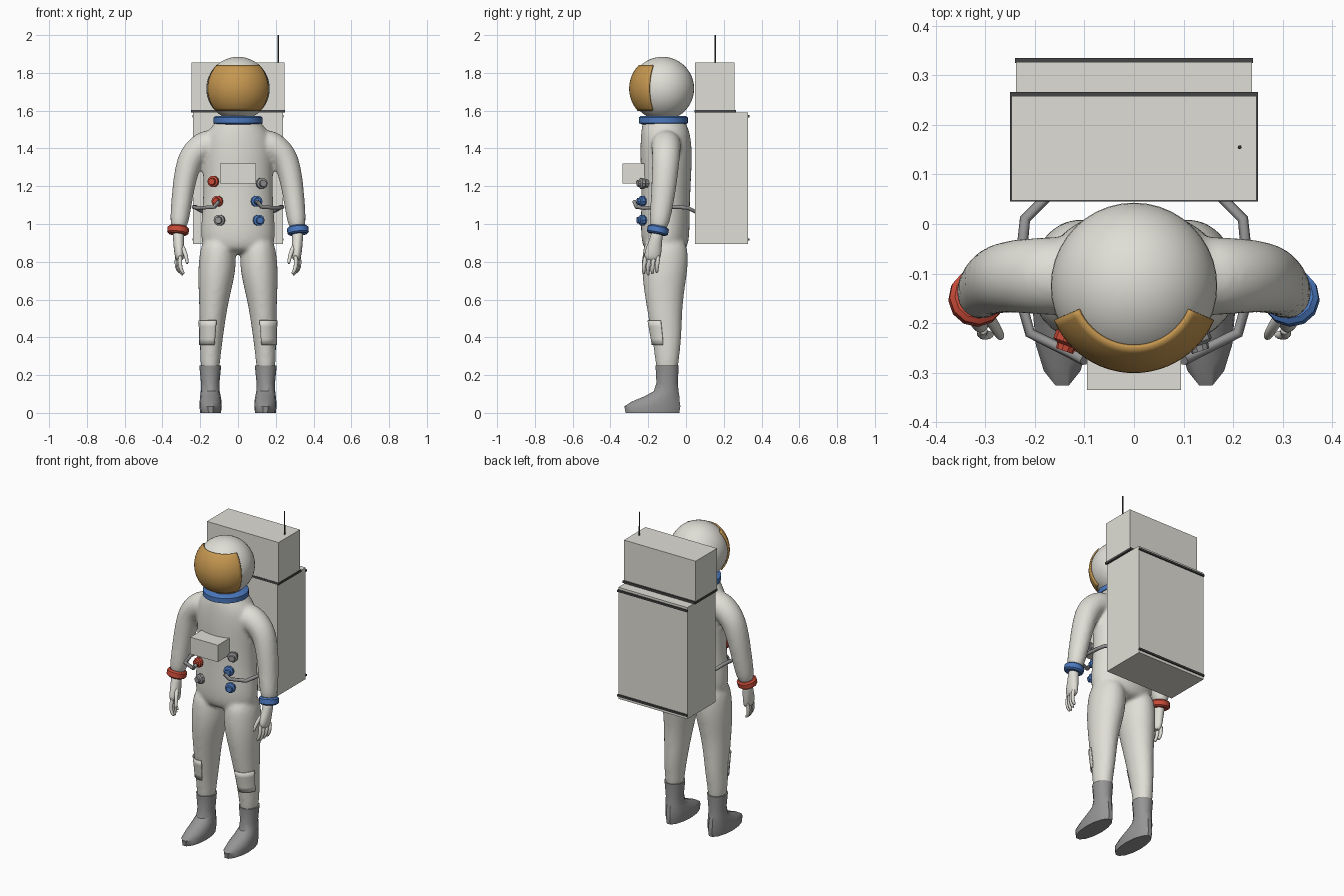
import bpy, bmesh
from math import sin, cos, pi, radians
from mathutils import Vector

cube = bpy.data.objects.get("Cube")
if cube:
    bpy.data.objects.remove(cube)


def material(name, rgb):
    m = bpy.data.materials.new(name)
    m.use_nodes = True
    m.diffuse_color = (*rgb, 1)
    m.node_tree.nodes["Principled BSDF"].inputs["Base Color"].default_value = (*rgb, 1)
    return m


WHITE = material("suit white", (0.74, 0.73, 0.67))
GREY = material("boot grey", (0.30, 0.30, 0.30))
DARK = material("dark trim", (0.06, 0.06, 0.06))
GOLD = material("visor gold", (0.56, 0.31, 0.08))
BLUE = material("ring blue", (0.07, 0.19, 0.52))
RED = material("ring red", (0.58, 0.07, 0.04))


def finish(name, bm, mat, angle=40):
    bmesh.ops.recalc_face_normals(bm, faces=bm.faces)
    mesh = bpy.data.meshes.new(name)
    bm.to_mesh(mesh)
    bm.free()
    mesh.materials.append(mat)
    ob = bpy.data.objects.new(name, mesh)
    bpy.context.collection.objects.link(ob)
    if angle:
        bpy.ops.object.select_all(action='DESELECT')
        ob.select_set(True)
        bpy.context.view_layer.objects.active = ob
        bpy.ops.object.shade_smooth_by_angle(angle=radians(angle))
    return ob


def loft(bm, rings, n=16, s=1, follow=False):
    """Skin elliptical rings (x, y, z, rx, ry); s mirrors in x, follow turns them along the path."""
    pts = [Vector((r[0] * s, r[1], r[2])) for r in rings]
    loops = []
    for i, r in enumerate(rings):
        t = Vector((0, 0, 1))
        if follow:
            t = (pts[min(i + 1, len(pts) - 1)] - pts[max(i - 1, 0)]).normalized()
        side = t.cross(Vector((0, 1, 0))).normalized()
        up = side.cross(t)
        loops.append([bm.verts.new(pts[i] + side * r[3] * cos(2 * pi * k / n)
                                   + up * r[4] * sin(2 * pi * k / n)) for k in range(n)])
    for a, b in zip(loops, loops[1:]):
        for k in range(n):
            bm.faces.new((a[k], a[(k + 1) % n], b[(k + 1) % n], b[k]))
    bm.faces.new(loops[0])
    bm.faces.new(loops[-1])


def box(name, lo, hi, mat):
    bm = bmesh.new()
    bmesh.ops.create_cube(bm, size=1)
    for v in bm.verts:
        v.co = [(a + b) / 2 + c * (b - a) for a, b, c in zip(lo, hi, v.co)]
    return finish(name, bm, mat, 0)


def patch(name, func, nx, ny, mat, thick, offset):
    """Curved plate: func maps u, v in -1..1 to a point."""
    bm = bmesh.new()
    bmesh.ops.create_grid(bm, x_segments=nx, y_segments=ny, size=1)
    for v in bm.verts:
        v.co = func(v.co.x, v.co.y)
    ob = finish(name, bm, mat)
    sol = ob.modifiers.new("thickness", 'SOLIDIFY')
    sol.thickness, sol.offset = thick, offset
    return ob


def drum(name, centre, axis, profile, mat, n=12):
    """Turned part: profile of (distance along axis, radius)."""
    bm = bmesh.new()
    loft(bm, [(0, 0, d, r, r) for d, r in profile], n)
    ob = finish(name, bm, mat, 35)
    ob.location = centre
    ob.rotation_mode = 'QUATERNION'
    ob.rotation_quaternion = Vector(axis).to_track_quat('Z', 'Y')
    return ob


SIDES = (("left", 1), ("right", -1))

# Suit: torso, legs and arms fused into one soft skin
TORSO = [(1.58, .10, .10, -.12), (1.53, .125, .118, -.115), (1.48, .175, .132, -.108),
         (1.38, .19, .14, -.105), (1.25, .186, .134, -.105), (1.12, .187, .13, -.108),
         (1.0, .198, .131, -.11), (.9, .2, .128, -.11), (.84, .16, .1, -.11)]
LEG = [(.105, -.11, .95, .085, .115), (.108, -.11, .8, .104, .127), (.117, -.115, .7, .096, .117),
       (.127, -.115, .6, .081, .102), (.135, -.11, .5, .071, .09), (.14, -.102, .4, .062, .08),
       (.147, -.1, .3, .056, .066), (.147, -.1, .18, .046, .054)]
ARM = [(.1, -.105, 1.43, .085, .085), (.19, -.105, 1.415, .08, .08), (.245, -.105, 1.36, .073, .075),
       (.27, -.11, 1.29, .066, .072), (.288, -.117, 1.2, .06, .068), (.303, -.13, 1.08, .055, .06),
       (.318, -.15, .95, .046, .05)]
bm = bmesh.new()
loft(bm, [(0, cy, z, rx, ry) for z, rx, ry, cy in TORSO], 20)
for _, s in SIDES:
    loft(bm, LEG, s=s)
    loft(bm, ARM, s=s, follow=True)
suit = finish("suit", bm, WHITE)
suit.modifiers.new("round", 'SUBSURF').levels = 2
suit.modifiers["round"].render_levels = 2
skin = suit.modifiers.new("fuse", 'REMESH')
skin.mode, skin.voxel_size, skin.use_smooth_shade = 'VOXEL', 0.011, True
soft = suit.modifiers.new("soften", 'SMOOTH')
soft.factor, soft.iterations = 0.5, 6


def leg_at(z):
    for a, b in zip(LEG, LEG[1:]):
        if b[2] <= z <= a[2]:
            f = (a[2] - z) / (a[2] - b[2])
            return [p + (q - p) * f for p, q in zip(a, b)]


for side, s in SIDES:
    # Shin patch wrapped round the outer front of the leg
    def shin(u, v):
        x, y, z, rx, ry = leg_at(.425 + .065 * v)
        a = radians(29 + 46 * u)
        return (s * (x + (rx + .003) * sin(a)), y - (ry + .003) * cos(a), z)
    patch(side + "_shin_patch", shin, 10, 4, WHITE, .006, 0)

    # Boot
    bm = bmesh.new()
    loft(bm, [(.145, -.178, 0, .055, .146), (.145, -.178, .035, .059, .152),
              (.145, -.16, .06, .058, .13), (.146, -.125, .09, .054, .092),
              (.147, -.105, .115, .05, .067), (.147, -.1, .16, .049, .058),
              (.147, -.1, .25, .058, .063)], 14, s)
    finish(side + "_boot", bm, GREY, 30)

    # Hand with curled fingers and thumb
    bm = bmesh.new()
    loft(bm, [(.317, -.15, .97, .034, .034), (.315, -.158, .92, .03, .034),
              (.312, -.17, .87, .03, .045), (.31, -.178, .83, .026, .047),
              (.307, -.18, .805, .02, .04)], 10, s, True)
    for i in range(4):
        y = -.213 + .023 * i
        x = .303 + .006 * i
        end = .725 + .008 * abs(i - 1)
        loft(bm, [(x, y, .84, .013, .012), (x + .006, y - .008, .79, .012, .012),
                  (x - .002, y - .012, .755, .011, .011), (x - .018, y - .01, end, .008, .008)],
             8, s, True)
    loft(bm, [(.305, -.17, .9, .013, .013), (.285, -.2, .86, .013, .013),
              (.272, -.222, .82, .011, .011), (.268, -.23, .785, .008, .008)], 8, s, True)
    hand = finish(side + "_hand", bm, WHITE, 60)
    hand.modifiers.new("round", 'SUBSURF').levels = 1

    # Wrist ring
    drum(side + "_wrist_ring", (s * .317, -.149, .967), (s * .1, -.2, -1),
         [(-.022, .047), (-.014, .057), (.014, .057), (.022, .047)], BLUE if s > 0 else RED)

    # Hose from the chest connector round to the pack
    curve = bpy.data.curves.new(side + "_hose", 'CURVE')
    curve.dimensions, curve.bevel_depth, curve.bevel_resolution = '3D', .011, 1
    curve.use_fill_caps = True
    path = [(.1, -.275, 1.12), (.125, -.262, 1.09), (.21, -.22, 1.085), (.235, -.13, 1.09),
            (.225, -.04, 1.09), (.22, .01, 1.085), (.17, .06, 1.06)]
    line = curve.splines.new('POLY')
    line.points.add(len(path) - 1)
    for p, (x, y, z) in zip(line.points, path):
        p.co = (s * x, y, z, 1)
    curve.materials.append(GREY)
    bpy.context.collection.objects.link(bpy.data.objects.new(side + "_hose", curve))

# Chest connectors
for i, (x, z, mat) in enumerate([(-.12, 1.225, RED), (.115, 1.215, GREY), (-.1, 1.12, RED),
                                 (.09, 1.12, BLUE), (-.09, 1.02, GREY), (.1, 1.02, BLUE)]):
    drum("chest_connector_%d" % (i + 1), (x, -.2, z), (x * 3, -1, 0),
         [(-.02, .022), (.02, .022), (.024, .03), (.042, .03), (.048, .02), (.06, .018)], mat, 10)

# Chest control box
box("chest_box", (-.095, -.335, 1.215), (.095, -.2, 1.32), WHITE)

# Helmet, visor and neck ring
HEAD = Vector((0, -.125, 1.717))
bm = bmesh.new()
bmesh.ops.create_uvsphere(bm, u_segments=40, v_segments=24, radius=.168)
finish("helmet", bm, WHITE, 60).location = HEAD


def visor(u, v):
    a, e = radians(67 * u), radians(1.5 + 43.5 * v)
    return HEAD + .172 * Vector((sin(a) * cos(e), -cos(a) * cos(e), sin(e)))


patch("visor", visor, 24, 16, GOLD, .008, 0)
drum("neck_ring", (0, -.12, 1.55), (0, 0, 1),
     [(-.022, .115), (-.016, .13), (.014, .13), (.022, .118)], BLUE, 32)

# Life support pack with trim rails and antenna
box("pack_main", (-.238, .047, .895), (.238, .327, 1.59), WHITE)
box("pack_top", (-.247, .047, 1.604), (.247, .258, 1.855), WHITE)
box("pack_seam", (-.25, .045, 1.59), (.25, .266, 1.604), DARK)
for name, z in (("upper", 1.57), ("lower", .918)):
    box(name + "_pack_rail", (-.24, .325, z - .006), (.24, .335, z + .006), DARK)
drum("antenna", (.213, .155, 1.85), (0, 0, 1), [(0, .004), (.15, .003)], DARK, 8)
